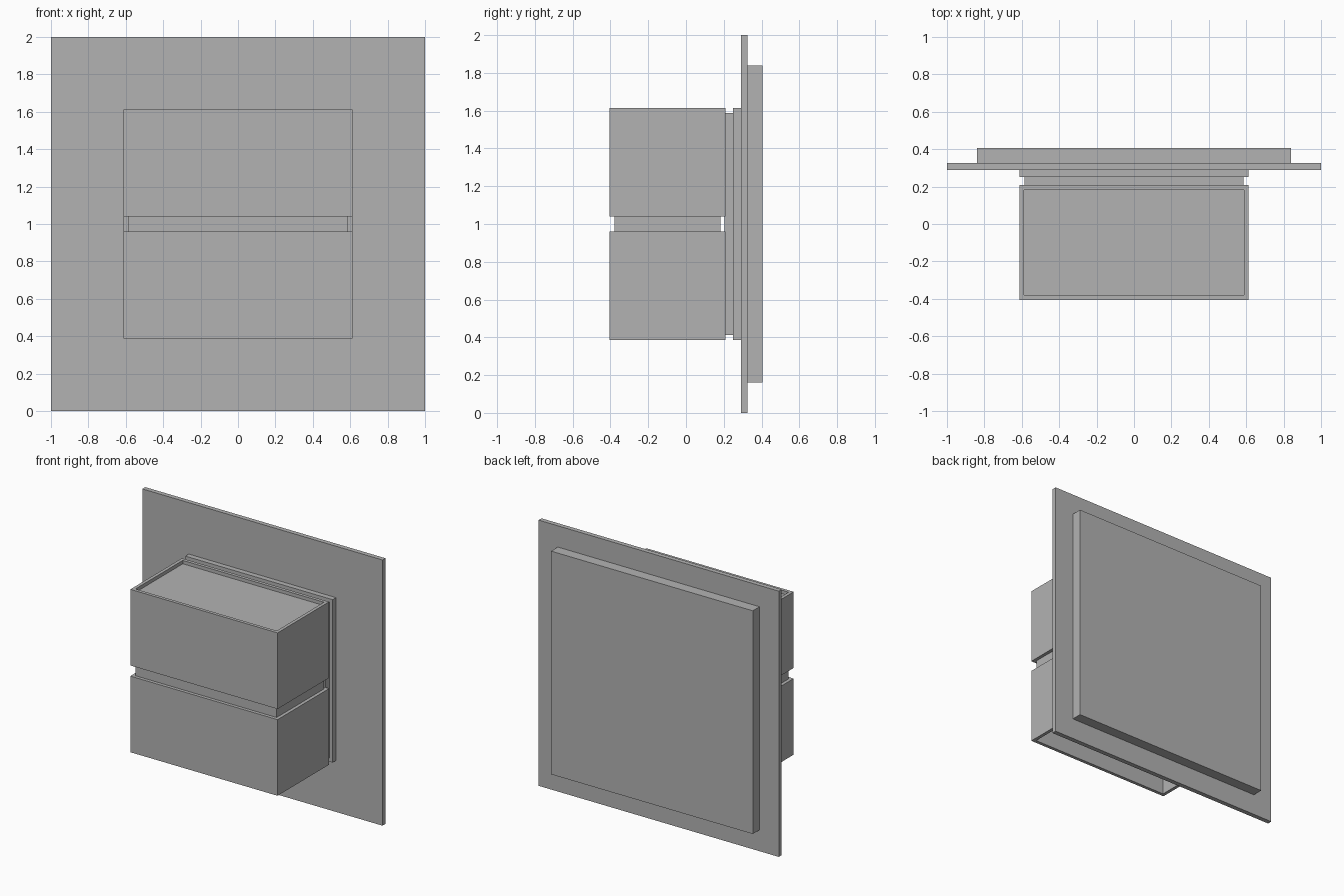
import bpy
import bmesh

cube = bpy.data.objects.get("Cube")
if cube:
    bpy.data.objects.remove(cube, do_unlink=True)

# One plain grey finish
grey = bpy.data.materials.new("grey_finish")
grey.use_nodes = True
COLOUR = (0.45, 0.45, 0.45, 1.0)
grey.diffuse_color = COLOUR
grey.node_tree.nodes["Principled BSDF"].inputs["Base Color"].default_value = COLOUR


def finish(name, bm):
    bmesh.ops.recalc_face_normals(bm, faces=bm.faces)
    mesh = bpy.data.meshes.new(name)
    bm.to_mesh(mesh)
    bm.free()
    mesh.materials.append(grey)
    obj = bpy.data.objects.new(name, mesh)
    bpy.context.collection.objects.link(obj)
    return obj


def box(name, half_width, y, z):
    """Box centred on x, between the y and z limits."""
    bm = bmesh.new()
    bmesh.ops.create_cube(bm, size=1)
    for v in bm.verts:
        v.co.x *= 2 * half_width
        v.co.y = y[v.co.y > 0]
        v.co.z = z[v.co.z > 0]
    return finish(name, bm)


def sleeve(name, half_width, y, z, wall):
    """Rectangular tube, open at the top and bottom."""
    bm = bmesh.new()
    loops = []
    for inset in (0, wall):
        w, y0, y1 = half_width - inset, y[0] + inset, y[1] - inset
        corners = ((-w, y0), (w, y0), (w, y1), (-w, y1))
        loops.append([[bm.verts.new((a, b, h)) for a, b in corners] for h in z])
    (out_low, out_high), (in_low, in_high) = loops
    for a, b in ((out_low, out_high), (out_high, in_high),
                 (in_high, in_low), (in_low, out_low)):
        for i in range(4):
            j = (i + 1) % 4
            bm.faces.new((a[i], a[j], b[j], b[i]))
    return finish(name, bm)


# Wall mounting
box("wall_plate", 1.0, (0.29, 0.325), (0, 2))
box("back_box", 0.84, (0.325, 0.405), (0.16, 1.84))
box("mounting_flange", 0.613, (0.25, 0.29), (0.387, 1.613))
box("mounting_neck", 0.585, (0.205, 0.25), (0.413, 1.587))

# Two open shades
sleeve("upper_shade", 0.613, (-0.405, 0.208), (1.04, 1.613), 0.025)
sleeve("lower_shade", 0.613, (-0.405, 0.208), (0.387, 0.96), 0.025)

# Core fills the upper shade and bridges the gap to the lower one
box("inner_core", 0.587, (-0.379, 0.182), (0.94, 1.588))
